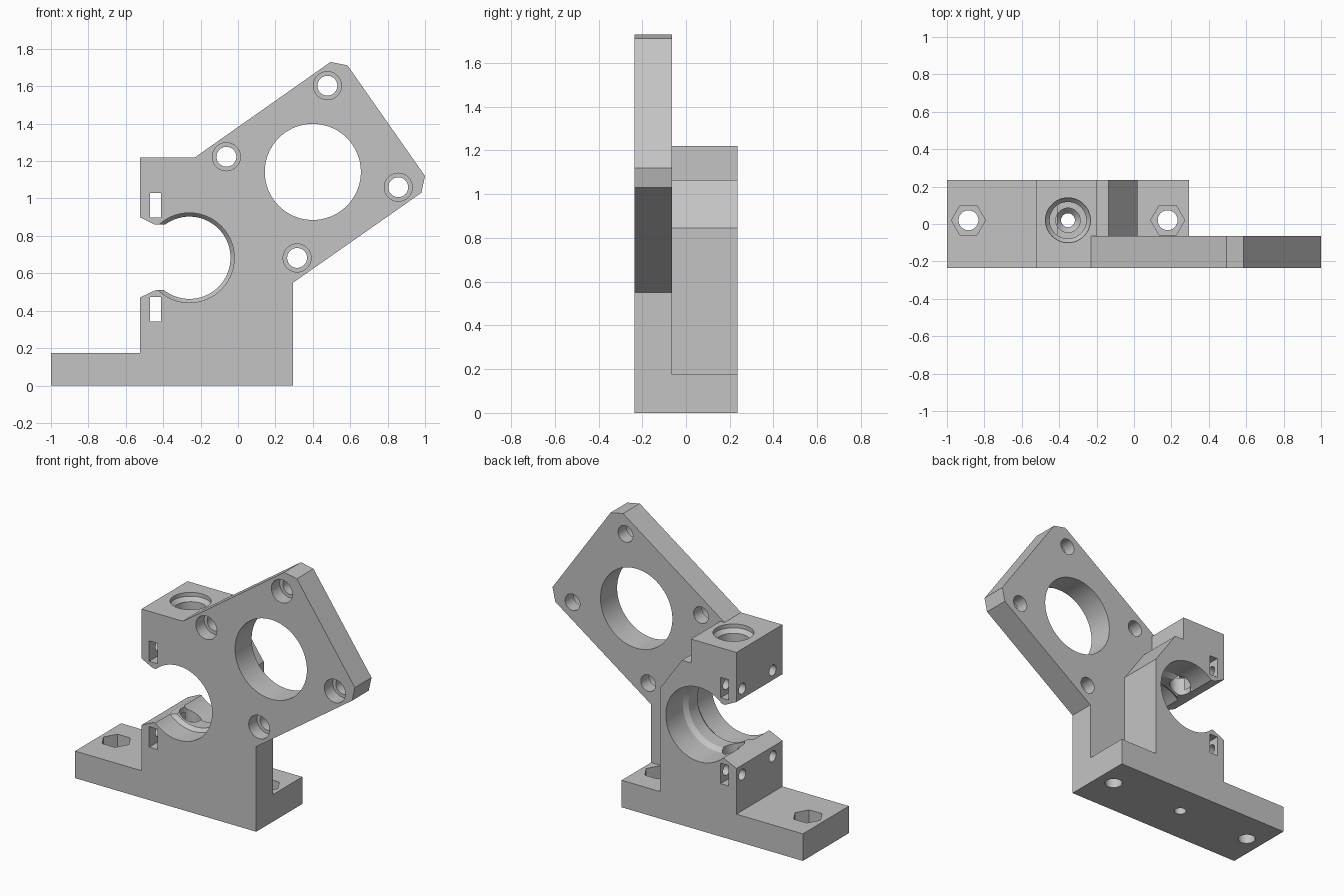
import bpy, bmesh, math
from mathutils import Matrix

cube = bpy.data.objects.get("Cube")
if cube:
    bpy.data.objects.remove(cube, do_unlink=True)

FRONT, STEP, BACK = -0.235, -0.065, 0.235
MID = 0.02          # depth of the bolt and feed hole centre line

grey = bpy.data.materials.new("plain grey")
grey.use_nodes = True
grey.diffuse_color = (0.55, 0.55, 0.55, 1)
for node in grey.node_tree.nodes:
    if node.type == 'BSDF_PRINCIPLED':
        node.inputs["Base Color"].default_value = (0.55, 0.55, 0.55, 1)


def to_object(name, bm):
    bmesh.ops.recalc_face_normals(bm, faces=bm.faces)
    mesh = bpy.data.meshes.new(name)
    bm.to_mesh(mesh)
    bm.free()
    mesh.materials.append(grey)
    obj = bpy.data.objects.new(name, mesh)
    bpy.context.collection.objects.link(obj)
    return obj


def prism(name, outline, y0, y1):
    """Extrude an x-z outline along y."""
    bm = bmesh.new()
    face = bm.faces.new([bm.verts.new((x, y0, z)) for x, z in outline])
    ext = bmesh.ops.extrude_face_region(bm, geom=[face])
    verts = [v for v in ext["geom"] if isinstance(v, bmesh.types.BMVert)]
    bmesh.ops.translate(bm, verts=verts, vec=(0, y1 - y0, 0))
    return to_object(name, bm)


TURN = {'X': Matrix.Rotation(math.pi / 2, 4, 'Y'),
        'Y': Matrix.Rotation(-math.pi / 2, 4, 'X'),
        'Z': Matrix.Identity(4)}


def lathe(name, steps, axis, place, sides=48):
    """Solid of revolution from (radius, distance along axis) pairs."""
    bm = bmesh.new()
    rings = []
    for r, h in steps:
        angles = [math.tau * i / sides for i in range(sides)]
        rings.append([bm.verts.new((r * math.cos(a), r * math.sin(a), h)) for a in angles])
    for low, high in zip(rings, rings[1:]):
        for i in range(sides):
            j = (i + 1) % sides
            bm.faces.new((low[i], low[j], high[j], high[i]))
    bm.faces.new(rings[0])
    bm.faces.new(rings[-1])
    bm.transform(Matrix.Translation(place) @ TURN[axis])
    return to_object(name, bm)


def combine(target, tool, operation):
    bpy.ops.object.select_all(action='DESELECT')
    bpy.context.view_layer.objects.active = target
    target.select_set(True)
    mod = target.modifiers.new(operation, 'BOOLEAN')
    mod.operation = operation
    mod.solver = 'EXACT'
    mod.object = tool
    bpy.ops.object.modifier_apply(modifier=mod.name)
    bpy.data.objects.remove(tool, do_unlink=True)


# Front plate with the tilted motor flange
bracket = prism("mounting_bracket", [
    (-1, 0), (0.295, 0), (0.295, 0.55), (0.98, 1.03), (1, 1.12), (0.585, 1.712),
    (0.495, 1.73), (-0.23, 1.22), (-0.525, 1.22), (-0.525, 0.175), (-1, 0.175)],
    FRONT, STEP)

# Thick rear block standing on the foot
rear = prism("rear_block", [
    (-1, 0), (0.295, 0), (0.295, 0.175), (0.02, 0.175), (0.02, 0.845), (-0.135, 1.065),
    (-0.2, 1.065), (-0.2, 1.22), (-0.525, 1.22), (-0.525, 0.175), (-1, 0.175)],
    -0.15, BACK)
combine(bracket, rear, 'UNION')

cutters = []

# Bearing bore with a bevelled inner rib, and its open mouth
cutters.append(lathe("bore", [(0.24, -0.3), (0.24, -0.085), (0.22, -0.06), (0.22, 0.03),
                              (0.24, 0.06), (0.24, 0.3)], 'Y', (-0.26, 0, 0.683), 72))
cutters.append(prism("mouth", [(-0.6, 0.435), (-0.525, 0.47), (-0.44, 0.51), (-0.26, 0.51),
                               (-0.26, 0.86), (-0.445, 0.86), (-0.525, 0.9), (-0.6, 0.94)],
                     -0.3, 0.3))

# Motor opening and four counterbored screw holes
cutters.append(lathe("motor_opening", [(0.257, -0.3), (0.257, 0)], 'Y', (0.4, 0, 1.142), 72))
for x, z in [(-0.062, 1.223), (0.478, 1.603), (0.857, 1.06), (0.316, 0.682)]:
    cutters.append(lathe("screw_hole", [(0.075, -0.3), (0.075, -0.15), (0.053, -0.15),
                                        (0.053, -0.04)], 'Y', (x, 0, z)))

# Nut slots and the clamp bolt holes that cross them
for z in (0.408, 0.963):
    x0, x1, h = -0.47, -0.412, 0.066
    cutters.append(prism("nut_slot", [(x0, z - h), (x1, z - h), (x1, z + h), (x0, z + h)],
                         -0.3, 0.3))
    for side in (-1, 1):
        cutters.append(lathe("bolt_hole", [(0.035, -0.6), (0.035, -0.3)], 'X',
                             (0, MID + side * 0.155, z), 24))

# Feed hole: wide bevelled socket on top, narrow exit through the foot
cutters.append(lathe("feed_socket", [(0.065, 0.7), (0.065, 0.98), (0.098, 0.98), (0.098, 1.17),
                                     (0.12, 1.195), (0.12, 1.3)], 'Z', (-0.353, MID, 0)))
cutters.append(lathe("feed_exit", [(0.037, -0.1), (0.037, 0.38), (0.065, 0.41), (0.065, 0.7)],
                     'Z', (-0.353, MID, 0)))

# Foot bolts with hexagonal nut recesses
for x in (-0.885, 0.18):
    cutters.append(lathe("foot_hole", [(0.053, -0.1), (0.053, 0.15)], 'Z', (x, MID, 0)))
    cutters.append(lathe("hex_recess", [(0.091, 0.09), (0.091, 0.25)], 'Z', (x, MID, 0), 6))

for cutter in cutters:
    combine(bracket, cutter, 'DIFFERENCE')

bpy.ops.object.select_all(action='DESELECT')
bpy.context.view_layer.objects.active = bracket
bracket.select_set(True)
bpy.ops.object.shade_smooth_by_angle(angle=math.radians(25))
